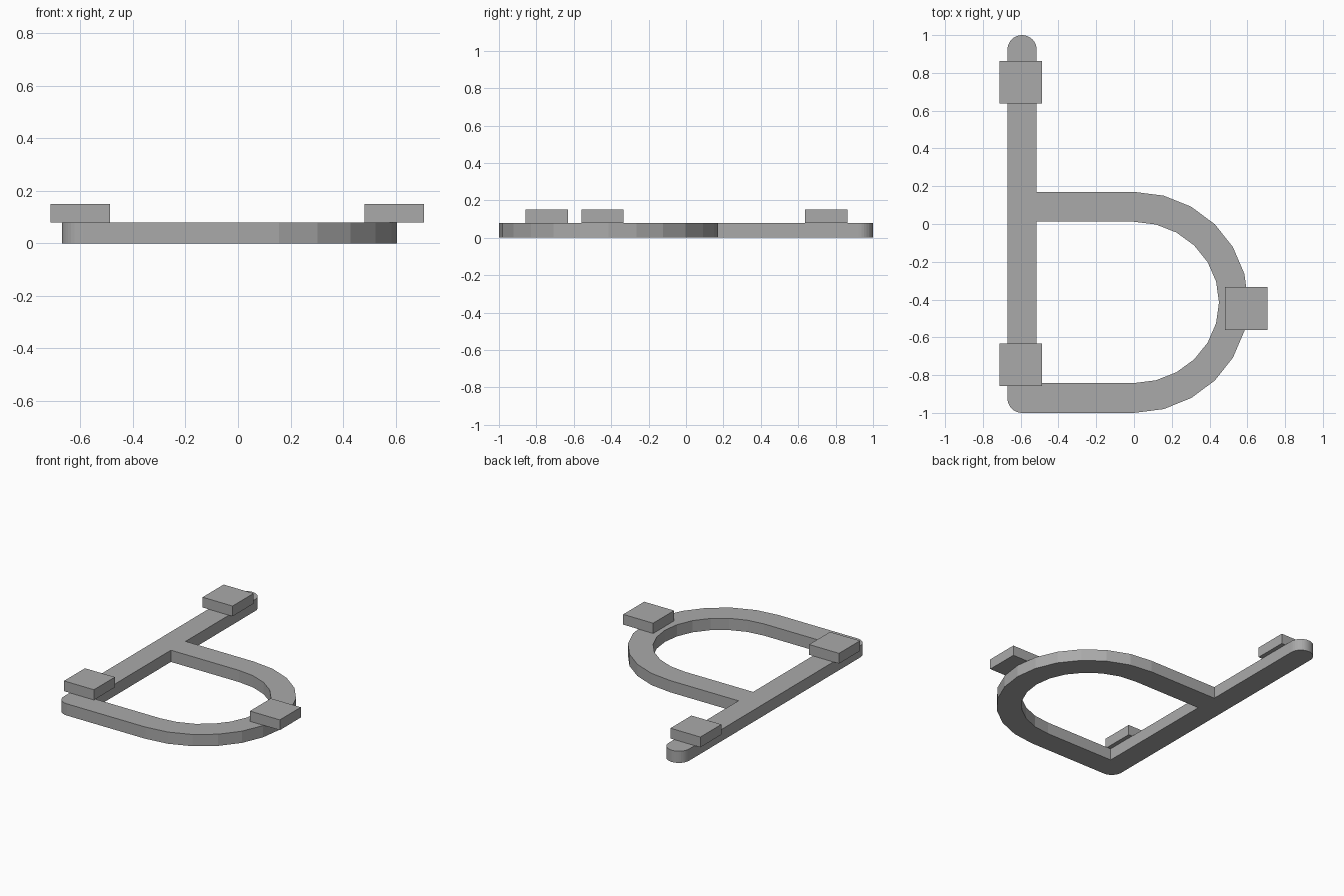
import bpy
from math import cos, sin, pi

if "Cube" in bpy.data.objects:
    bpy.data.objects.remove(bpy.data.objects["Cube"])

grey = bpy.data.materials.new("plain grey")
grey.use_nodes = True
colour = (0.4, 0.4, 0.4, 1)
grey.diffuse_color = colour
grey.node_tree.nodes["Principled BSDF"].inputs["Base Color"].default_value = colour

FRAME_TOP, PAD_TOP = 0.08, 0.15
LEFT, RIGHT = -0.67, -0.515       # edges of the long bar
HALF = (RIGHT - LEFT) / 2
MID = LEFT + HALF
BOW_Y = -0.415                    # middle of the bow


def arc(cx, cy, rx, ry, start, end, steps):
    """Points along an elliptical arc, angles in half turns."""
    angles = [pi * (start + (end - start) * i / steps) for i in range(steps + 1)]
    return [(cx + rx * cos(a), cy + ry * sin(a)) for a in angles]


# Frame: long bar with a rounded end, joined to a D-shaped bow
outer = arc(MID, 1 - HALF, HALF, HALF, 0, 1, 16)
outer += arc(MID, -1 + HALF, HALF, HALF, 1, 1.5, 8)
outer += arc(0, BOW_Y, 0.605, 0.585, -0.5, 0.5, 12)
outer += [(RIGHT, BOW_Y + 0.585)]
inner = arc(0, BOW_Y, 0.45, 0.427, -0.5, 0.5, 12)
inner += [(RIGHT, BOW_Y + 0.427), (RIGHT, BOW_Y - 0.427)]

curve = bpy.data.curves.new("frame", "CURVE")
curve.dimensions = "2D"
curve.fill_mode = "BOTH"
curve.extrude = FRAME_TOP / 2
for outline in (outer, inner):
    spline = curve.splines.new("POLY")
    spline.points.add(len(outline) - 1)
    for point, (x, y) in zip(spline.points, outline):
        point.co = (x, y, 0, 1)
    spline.use_cyclic_u = True
frame = bpy.data.objects.new("frame", curve)
bpy.context.collection.objects.link(frame)
frame.location.z = FRAME_TOP / 2
bpy.ops.object.select_all(action="DESELECT")
bpy.context.view_layer.objects.active = frame
frame.select_set(True)
bpy.ops.object.convert(target="MESH")
frame = bpy.context.object
frame.data.materials.clear()
frame.data.materials.append(grey)
bpy.ops.object.shade_flat()

# Pads: square blocks resting on the frame
for name, x, y in (("back_pad", -0.6, 0.75),
                   ("front_pad", -0.6, -0.745),
                   ("bow_pad", 0.595, -0.447)):
    bpy.ops.mesh.primitive_cube_add(size=1, location=(x, y, (FRAME_TOP + PAD_TOP) / 2))
    pad = bpy.context.object
    pad.name = name
    pad.scale = (0.226, 0.226, PAD_TOP - FRAME_TOP)
    pad.data.materials.append(grey)
